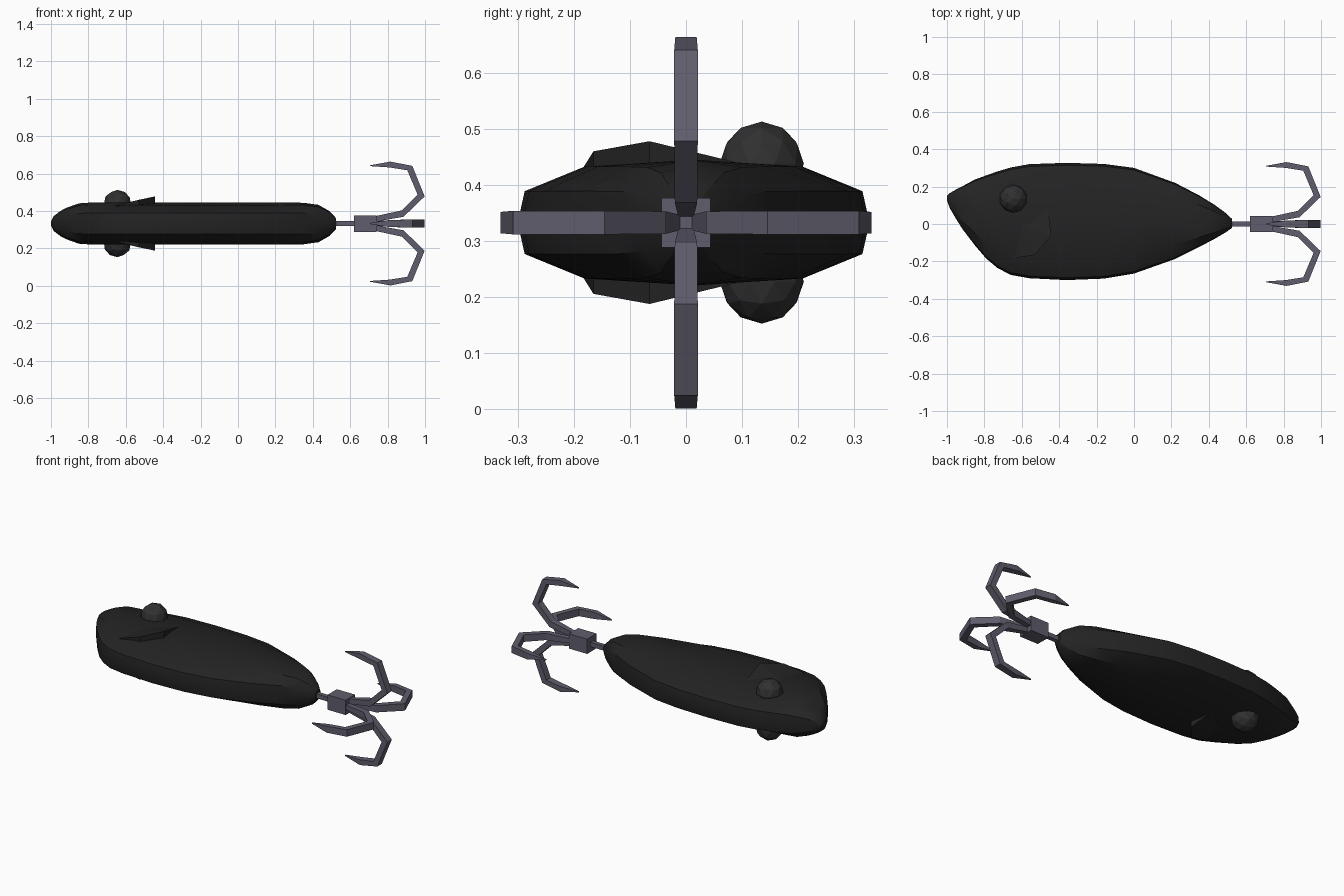
import bpy, bmesh
from math import pi
from mathutils import Matrix, Vector

if "Cube" in bpy.data.objects:
    bpy.data.objects.remove(bpy.data.objects["Cube"])

ZC = 0.333  # mid height of the lure


def material(name, rgb):
    m = bpy.data.materials.new(name)
    m.diffuse_color = (*rgb, 1)
    m.use_nodes = True
    m.node_tree.nodes["Principled BSDF"].inputs["Base Color"].default_value = m.diffuse_color
    return m


BLACK = material("black_paint", (0.017, 0.017, 0.017))
EYE = material("eye_black", (0.03, 0.03, 0.03))
STEEL = material("steel", (0.115, 0.11, 0.15))


def finish(name, bm, mat):
    bmesh.ops.recalc_face_normals(bm, faces=bm.faces)
    me = bpy.data.meshes.new(name)
    bm.to_mesh(me)
    bm.free()
    ob = bpy.data.objects.new(name, me)
    bpy.context.collection.objects.link(ob)
    me.materials.append(mat)
    return ob


def loft(rings):
    bm = bmesh.new()
    rows = [[bm.verts.new(p) for p in r] for r in rings]
    n = len(rows[0])
    for a, b in zip(rows, rows[1:]):
        for i in range(n):
            j = (i + 1) % n
            bm.faces.new((a[i], a[j], b[j], b[i]))
    bm.faces.new(rows[0])
    bm.faces.new(rows[-1])
    return bm


def box(name, x0, x1, half, mat):
    bm = bmesh.new()
    bmesh.ops.create_cube(bm, size=1, matrix=Matrix.Translation(((x0 + x1) / 2, 0, ZC))
                          @ Matrix.Diagonal((x1 - x0, 2 * half, 2 * half, 1)))
    return finish(name, bm, mat)


# Body: stations of x, lower y, upper y, half thickness
stations = [(-1.0, 0.125, 0.15, 0.01), (-0.985, 0.085, 0.165, 0.04), (-0.95, 0.025, 0.185, 0.067),
            (-0.915, -0.03, 0.203, 0.085), (-0.85, -0.115, 0.238, 0.108), (-0.79, -0.185, 0.26, 0.112),
            (-0.73, -0.235, 0.281, 0.112), (-0.66, -0.272, 0.302, 0.112), (-0.56, -0.29, 0.32, 0.112),
            (-0.36, -0.3, 0.327, 0.112), (-0.16, -0.292, 0.321, 0.112), (0.0, -0.265, 0.3, 0.112),
            (0.22, -0.187, 0.22, 0.112), (0.35, -0.122, 0.152, 0.111), (0.43, -0.08, 0.103, 0.1),
            (0.49, -0.045, 0.059, 0.066), (0.525, -0.02, 0.026, 0.028)]
quarter = [(1, 0), (0.96, 0.5), (0.62, 0.89), (0, 1)]
section = (quarter + [(-a, b) for a, b in quarter[2::-1]]
           + [(-a, -b) for a, b in quarter[1:]] + [(a, -b) for a, b in quarter[2:0:-1]])
rings = [[(x, (lo + hi) / 2 + a * (hi - lo) / 2, ZC + b * h) for a, b in section]
         for x, lo, hi, h in stations]
body = finish("body", loft(rings), BLACK)
bpy.context.view_layer.objects.active = body
body.select_set(True)
bpy.ops.object.shade_smooth_by_angle(angle=0.5)

# Eyes and gill plates, mirrored on both flat sides
gill_edge = [(-0.46, 0.10, 0.105), (-0.443, -0.065, 0.145), (-0.53, -0.165, 0.127), (-0.65, -0.185, 0.095)]
for side, s in (("top", 1), ("bottom", -1)):
    bm = bmesh.new()
    bmesh.ops.create_icosphere(bm, subdivisions=2, radius=0.075,
                               matrix=Matrix.Translation((-0.645, 0.135, ZC + s * 0.105)))
    finish("eye_" + side, bm, EYE)

    bm = bmesh.new()
    for x, y, h in gill_edge:
        bm.verts.new((x, y, ZC + s * h))
        bm.verts.new((x, y, ZC + s * 0.06))
    bm.verts.new((-0.62, -0.01, ZC + s * 0.105))
    bmesh.ops.convex_hull(bm, input=bm.verts)
    finish("gill_" + side, bm, BLACK)

# Shank and hook collar
box("shank", 0.5, 0.64, 0.013, STEEL)
box("hook_collar", 0.62, 0.74, 0.044, STEEL)

# Four barbs: inner x, inner r, outer x, outer r, half width
barb = [(0.70, 0.032, 0.70, 0.004, 0.012), (0.875, 0.07, 0.885, 0.036, 0.02),
        (0.96, 0.155, 0.998, 0.145, 0.021), (0.905, 0.285, 0.932, 0.308, 0.021),
        (0.81, 0.3, 0.815, 0.331, 0.019), (0.705, 0.307, 0.705, 0.311, 0.003)]
for k in range(4):
    turn = Matrix.Translation((0, 0, ZC)) @ Matrix.Rotation(k * pi / 2, 4, 'X')
    rings = [[turn @ Vector(p) for p in ((xi, -w, ri), (xi, w, ri), (xo, w, ro), (xo, -w, ro))]
             for xi, ri, xo, ro, w in barb]
    finish(f"hook_{k + 1}", loft(rings), STEEL)
